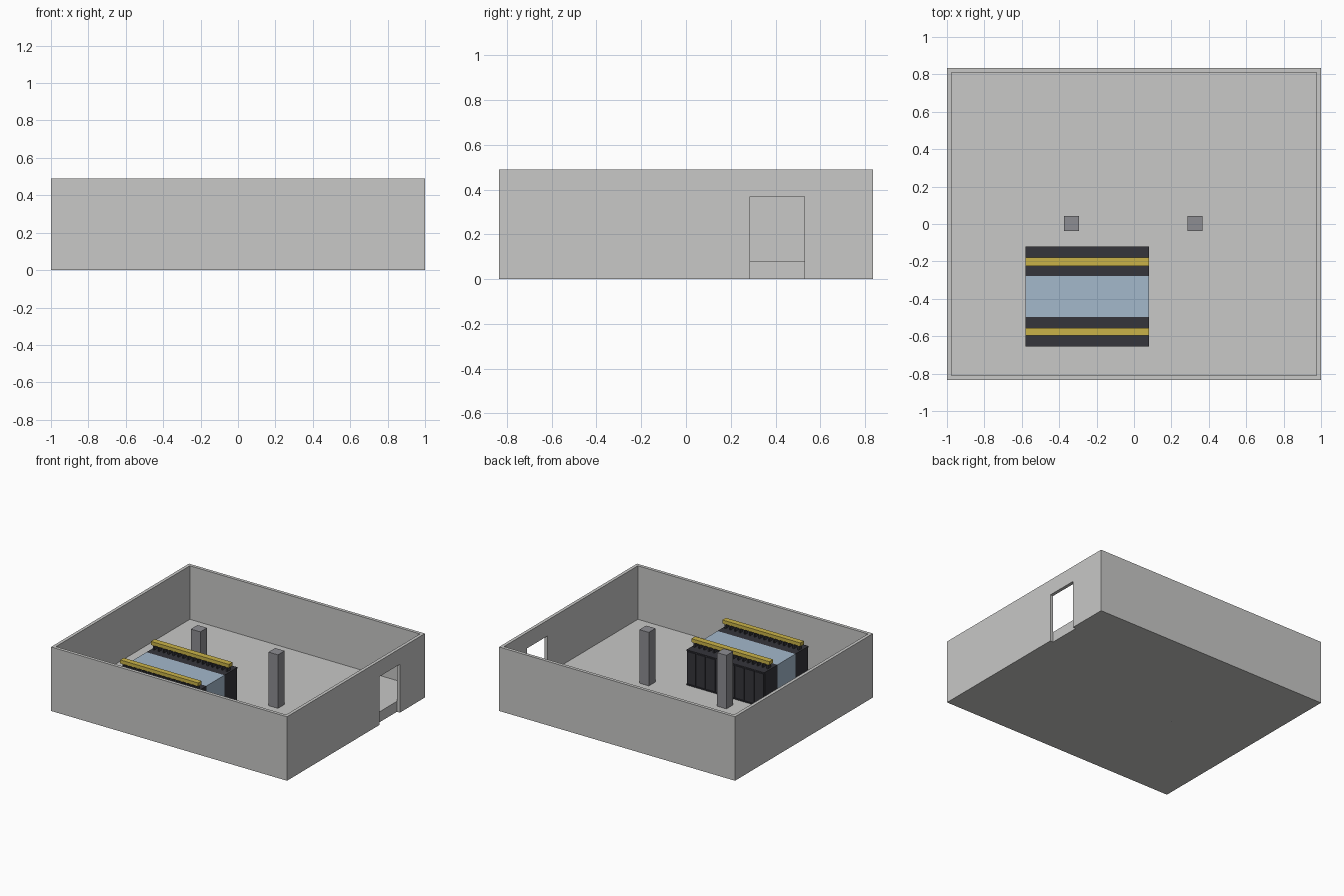
import bpy
import bmesh

cube = bpy.data.objects.get("Cube")
if cube:
    bpy.data.objects.remove(cube, do_unlink=True)


def material(name, rgb):
    m = bpy.data.materials.new(name)
    m.use_nodes = True
    m.diffuse_color = (*rgb, 1)
    m.node_tree.nodes["Principled BSDF"].inputs["Base Color"].default_value = (*rgb, 1)
    return m


concrete = material("light concrete", (0.58, 0.58, 0.57))
pillar_grey = material("pillar grey", (0.27, 0.27, 0.29))
cabinet_black = material("cabinet black", (0.035, 0.035, 0.043))
tray_yellow = material("tray yellow", (0.59, 0.45, 0.065))
pale_blue = material("pale blue", (0.37, 0.48, 0.60))


def boxes(name, mat, spans):
    """One object from boxes given as (x0, x1, y0, y1, z0, z1)."""
    bm = bmesh.new()
    for x0, x1, y0, y1, z0, z1 in spans:
        verts = bmesh.ops.create_cube(bm, size=1)["verts"]
        for v in verts:
            v.co.x = x1 if v.co.x > 0 else x0
            v.co.y = y1 if v.co.y > 0 else y0
            v.co.z = z1 if v.co.z > 0 else z0
    mesh = bpy.data.meshes.new(name)
    bm.to_mesh(mesh)
    bm.free()
    mesh.materials.append(mat)
    ob = bpy.data.objects.new(name, mesh)
    bpy.context.collection.objects.link(ob)
    return ob


# Room shell
X, Y, H, T = 1.0, 0.835, 0.49, 0.025
FLOOR = 0.08
DOOR0, DOOR1, DOOR_TOP = 0.285, 0.53, 0.37
xi, yi = X - T, Y - T

boxes("floor_slab", concrete, [(-xi, xi, -yi, yi, 0, FLOOR)])
boxes("front_wall", concrete, [(-X, X, -Y, -yi, 0, H)])
boxes("back_wall", concrete, [(-X, X, yi, Y, 0, H)])
boxes("right_wall", concrete, [(-X, -xi, -yi, yi, 0, H)])


# Left wall with its doorway, an outline extruded through the thickness
def left_wall():
    outline = [(-yi, 0), (DOOR0, 0), (DOOR0, DOOR_TOP), (DOOR1, DOOR_TOP),
               (DOOR1, 0), (yi, 0), (yi, H), (-yi, H)]
    bm = bmesh.new()
    face = bm.faces.new([bm.verts.new((xi, y, z)) for y, z in outline])
    out = bmesh.ops.extrude_face_region(bm, geom=[face])["geom"]
    for v in out:
        if isinstance(v, bmesh.types.BMVert):
            v.co.x = X
    bmesh.ops.recalc_face_normals(bm, faces=bm.faces)
    mesh = bpy.data.meshes.new("left_wall")
    bm.to_mesh(mesh)
    bm.free()
    mesh.materials.append(concrete)
    bpy.context.collection.objects.link(bpy.data.objects.new("left_wall", mesh))


left_wall()

# Pillars
for name, px in (("left_pillar", 0.325), ("right_pillar", -0.333)):
    boxes(name, pillar_grey, [(px - 0.04, px + 0.04, -0.038, 0.043, 0, H)])

# Cabinet rows with door panels and an overhead cable tray
RX0, RX1, TOP, COUNT = -0.58, 0.08, 0.35, 8
PITCH = (RX1 - RX0) / COUNT
SKIN = 0.006

for row, y0, y1, t0, t1 in (("back", -0.285, -0.12, -0.225, -0.18),
                            ("front", -0.655, -0.49, -0.597, -0.555)):
    boxes(row + "_cabinets", cabinet_black,
          [(RX0, RX1, y0 + SKIN, y1 - SKIN, FLOOR, TOP)])
    outer = (y1 - SKIN, y1) if row == "back" else (y0, y0 + SKIN)
    doors, legs = [], []
    for i in range(COUNT):
        x = RX0 + i * PITCH
        doors.append((x + 0.006, x + PITCH - 0.006, *outer, FLOOR + 0.012, TOP - 0.012))
        for f in (0.25, 0.75):
            c = x + f * PITCH
            legs.append((c - 0.005, c + 0.005, t0 + 0.004, t1 - 0.004, TOP, 0.39))
    # Top and bottom rails frame the doors
    doors += [(RX0, RX1, *outer, FLOOR, FLOOR + 0.008),
              (RX0, RX1, *outer, TOP - 0.008, TOP)]
    boxes(row + "_cabinet_doors", cabinet_black, doors)
    boxes(row + "_cable_tray", tray_yellow, [(RX0, RX1, t0, t1, 0.385, 0.412)])
    boxes(row + "_tray_supports", cabinet_black, legs)

# Enclosed aisle between the rows
boxes("aisle_enclosure", pale_blue,
      [(RX0, RX1, -0.49 - SKIN, -0.285 + SKIN, FLOOR, TOP)])
